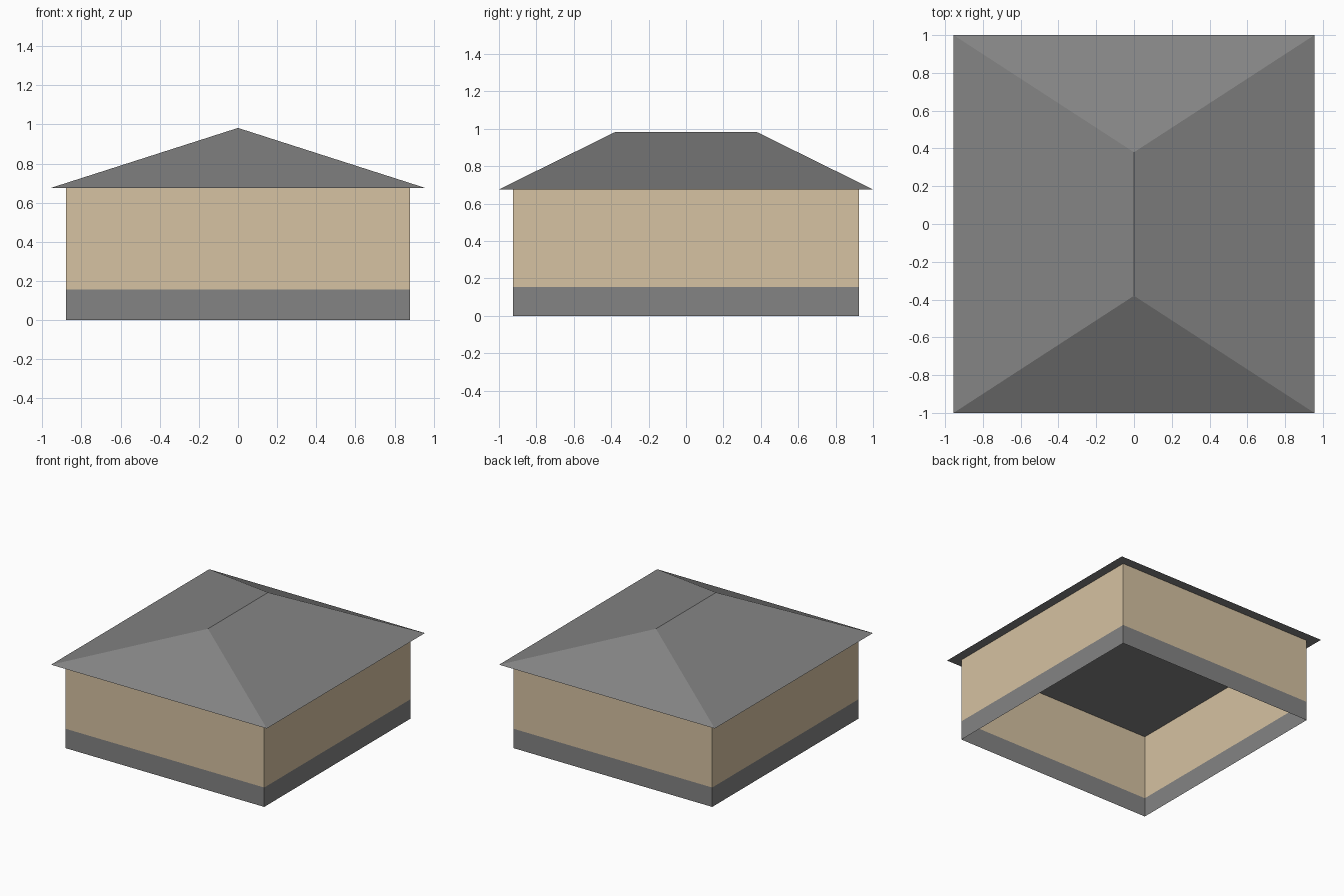
import bpy
import bmesh

cube = bpy.data.objects.get("Cube")
if cube:
    bpy.data.objects.remove(cube, do_unlink=True)

WALL_X, WALL_Y = 0.88, 0.925
EAVE_X, EAVE_Y = 0.955, 1.0
BASE_TOP, EAVE_Z, RIDGE_Z, RIDGE_Y = 0.155, 0.676, 0.982, 0.38


def material(name, rgb):
    mat = bpy.data.materials.new(name)
    mat.use_nodes = True
    color = (*rgb, 1.0)
    mat.diffuse_color = color
    mat.node_tree.nodes["Principled BSDF"].inputs["Base Color"].default_value = color
    return mat


def finish(name, bm, mat):
    mesh = bpy.data.meshes.new(name)
    bm.to_mesh(mesh)
    bm.free()
    mesh.materials.append(mat)
    obj = bpy.data.objects.new(name, mesh)
    bpy.context.collection.objects.link(obj)
    return obj


def rectangle(bm, half_x, half_y, z):
    """Counter-clockwise ring of four corners."""
    signs = [(-1, -1), (1, -1), (1, 1), (-1, 1)]
    return [bm.verts.new((sx * half_x, sy * half_y, z)) for sx, sy in signs]


def wall_band(name, bottom, top, mat):
    """Open sheet of four outward-facing walls."""
    bm = bmesh.new()
    low = rectangle(bm, WALL_X, WALL_Y, bottom)
    high = rectangle(bm, WALL_X, WALL_Y, top)
    for i in range(4):
        j = (i + 1) % 4
        bm.faces.new((low[i], low[j], high[j], high[i]))
    return finish(name, bm, mat)


def hip_roof(name, mat):
    """Four slopes meeting at a ridge, closed by a flat soffit."""
    bm = bmesh.new()
    fl, fr, br, bl = rectangle(bm, EAVE_X, EAVE_Y, EAVE_Z)
    front = bm.verts.new((0, -RIDGE_Y, RIDGE_Z))
    back = bm.verts.new((0, RIDGE_Y, RIDGE_Z))
    for face in ((fl, fr, front), (fr, br, back, front),
                 (br, bl, back), (bl, fl, front, back), (bl, br, fr, fl)):
        bm.faces.new(face)
    return finish(name, bm, mat)


grey = material("slate grey", (0.23, 0.23, 0.23))
tan = material("tan render", (0.67, 0.54, 0.36))

wall_band("plinth", 0, BASE_TOP, grey)
wall_band("walls", BASE_TOP, EAVE_Z, tan)
hip_roof("hip_roof", grey)
